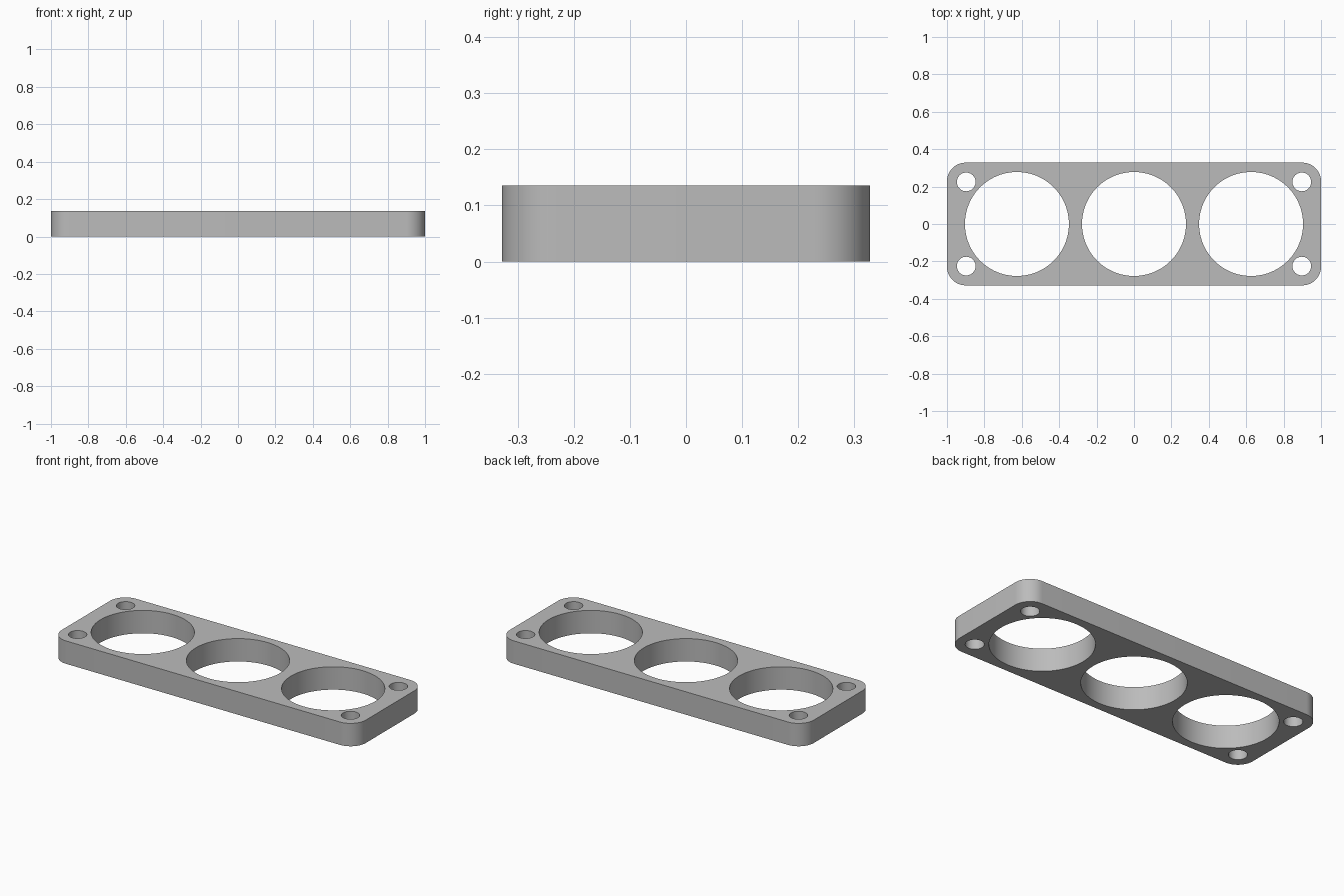
import bpy
import bmesh
from math import cos, sin, pi, radians

LENGTH, WIDTH, HEIGHT = 2.0, 0.656, 0.136
CORNER = 0.1
BORE_RADIUS, BORE_SPACING = 0.278, 0.626
BOLT_RADIUS, BOLT_INSET = 0.05, 0.103

cube = bpy.data.objects.get("Cube")
if cube:
    bpy.data.objects.remove(cube, do_unlink=True)


def arc(cx, cy, radius, start, sweep, count):
    """Points along an arc, without its end point."""
    return [(cx + radius * cos(start + sweep * i / count),
             cy + radius * sin(start + sweep * i / count)) for i in range(count)]


def add_loop(curve, points):
    spline = curve.splines.new("POLY")
    spline.points.add(len(points) - 1)
    for point, (x, y) in zip(spline.points, points):
        point.co = (x, y, 0, 1)
    spline.use_cyclic_u = True


# Flat profile: filled outline with holes, extruded to full height
profile = bpy.data.curves.new("plate_profile", "CURVE")
profile.dimensions = "2D"
profile.fill_mode = "BOTH"
profile.extrude = HEIGHT / 2

# Rounded outline
cx, cy = LENGTH / 2 - CORNER, WIDTH / 2 - CORNER
outline = []
for quarter, (sx, sy) in enumerate([(1, 1), (-1, 1), (-1, -1), (1, -1)]):
    start = quarter * pi / 2
    outline += arc(sx * cx, sy * cy, CORNER, start, pi / 2, 16)
    end = start + pi / 2
    outline.append((sx * cx + CORNER * cos(end), sy * cy + CORNER * sin(end)))
add_loop(profile, outline)

# Three large bores
for i in (-1, 0, 1):
    add_loop(profile, arc(i * BORE_SPACING, 0, BORE_RADIUS, 0, 2 * pi, 96))

# Four bolt holes in the corners
for sx in (-1, 1):
    for sy in (-1, 1):
        add_loop(profile, arc(sx * (LENGTH / 2 - BOLT_INSET),
                              sy * (WIDTH / 2 - BOLT_INSET),
                              BOLT_RADIUS, 0, 2 * pi, 48))

# Turn the profile into a closed mesh standing on the ground
source = bpy.data.objects.new("plate_profile", profile)
bpy.context.collection.objects.link(source)
bpy.context.view_layer.update()
mesh = bpy.data.meshes.new_from_object(
    source.evaluated_get(bpy.context.evaluated_depsgraph_get()))
bpy.data.objects.remove(source, do_unlink=True)

bm = bmesh.new()
bm.from_mesh(mesh)
bmesh.ops.remove_doubles(bm, verts=bm.verts, dist=0.0001)
bmesh.ops.translate(bm, verts=bm.verts, vec=(0, 0, HEIGHT / 2))
bmesh.ops.recalc_face_normals(bm, faces=bm.faces)
bm.to_mesh(mesh)
bm.free()

plate = bpy.data.objects.new("three_bore_plate", mesh)
bpy.context.collection.objects.link(plate)

# Plain grey finish
grey = bpy.data.materials.new("plain_grey")
grey.use_nodes = True
colour = (0.5, 0.5, 0.5, 1)
grey.diffuse_color = colour
grey.node_tree.nodes["Principled BSDF"].inputs["Base Color"].default_value = colour
mesh.materials.clear()
mesh.materials.append(grey)

# Smooth round walls, crisp rims
bpy.ops.object.select_all(action="DESELECT")
plate.select_set(True)
bpy.context.view_layer.objects.active = plate
bpy.ops.object.shade_smooth_by_angle(angle=radians(30))
